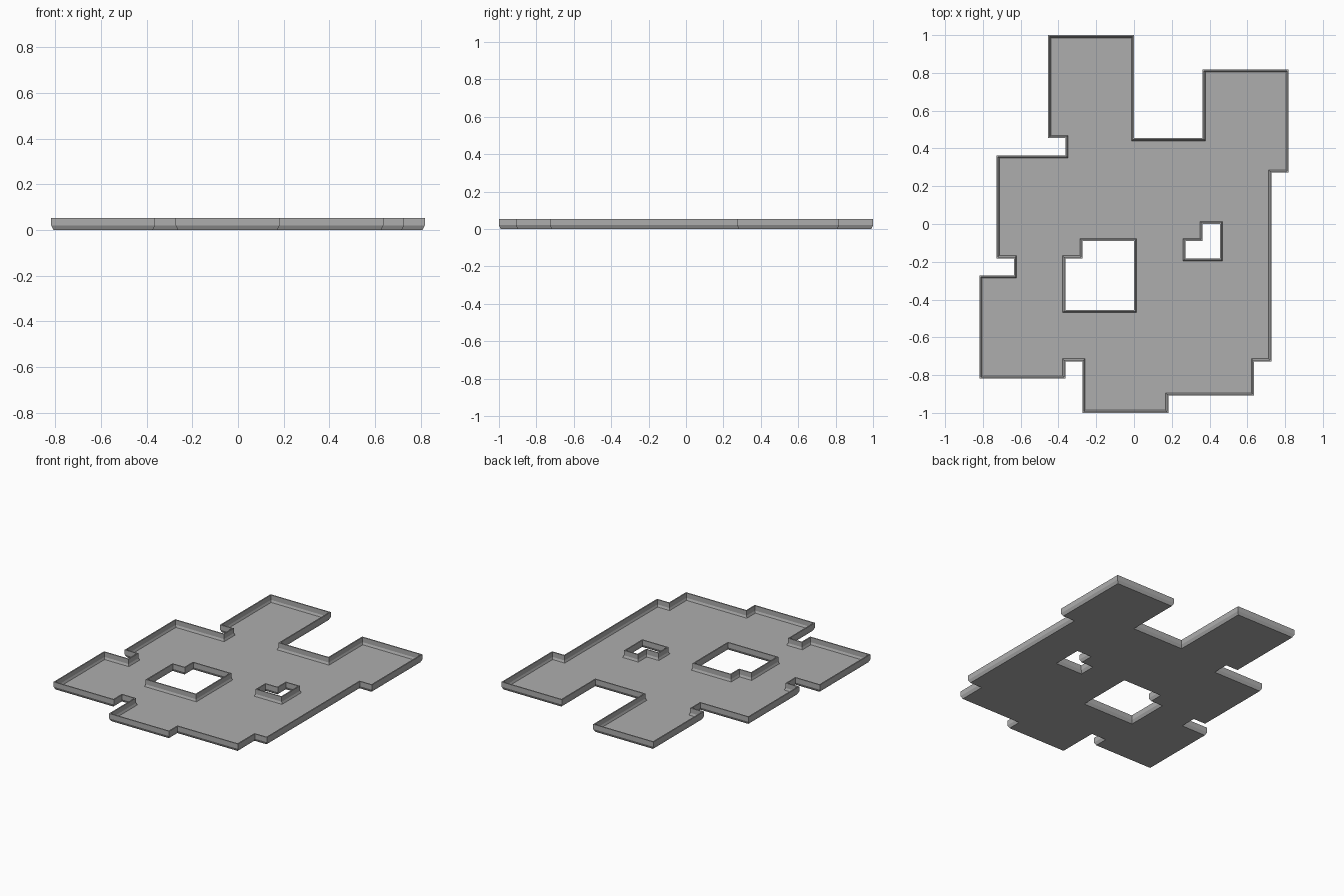
import bpy, bmesh
from mathutils import Vector

if "Cube" in bpy.data.objects:
    bpy.data.objects.remove(bpy.data.objects["Cube"])

U = 1 / 11          # plan grid step
HEIGHT = 0.053      # rim height
WALL = 0.008        # rim thickness
BEVEL = 0.010       # inward slope at the foot
FLOOR = 0.006       # floor thickness

# Plans in grid steps; the material is always to the right of travel
OUTER = [(-5, 11), (0, 11), (0, 5), (4, 5), (4, 9), (9, 9), (9, 3), (8, 3),
         (8, -8), (7, -8), (7, -10), (2, -10), (2, -11), (-3, -11), (-3, -8),
         (-4, -8), (-4, -9), (-9, -9), (-9, -3), (-7, -3), (-7, -2), (-8, -2),
         (-8, 4), (-4, 4), (-4, 5), (-5, 5)]
LARGE_HOLE = [(-4, -5), (0, -5), (0, -1), (-3, -1), (-3, -2), (-4, -2)]
SMALL_HOLE = [(3, -2), (5, -2), (5, 0), (4, 0), (4, -1), (3, -1)]

# Rim cross-section: (inset into material, z), from underside to floor
SECTION = [(BEVEL, 0), (0, 0.02), (0, HEIGHT), (WALL, HEIGHT),
           (WALL, 0.02), (BEVEL + WALL / 2, FLOOR)]


def inset(plan, d):
    """Offset a right-angled plan towards its material side."""
    pts = [Vector(p) * U for p in plan]
    out = []
    for i, p in enumerate(pts):
        a = (p - pts[i - 1]).normalized()
        b = (pts[(i + 1) % len(pts)] - p).normalized()
        out.append(p + d * Vector((a.y + b.y, -a.x - b.x)))
    return out


bm = bmesh.new()
under_edges, floor_edges = [], []

# Rim walls around the outline and both holes
for plan in (OUTER, LARGE_HOLE, SMALL_HOLE):
    rings = [[bm.verts.new((p.x, p.y, z)) for p in inset(plan, d)]
             for d, z in SECTION]
    n = len(plan)
    for lo, hi in zip(rings, rings[1:]):
        for i in range(n):
            j = (i + 1) % n
            bm.faces.new((lo[i], hi[i], hi[j], lo[j]))
    for ring, store in ((rings[0], under_edges), (rings[-1], floor_edges)):
        store += [bm.edges.get((ring[i], ring[(i + 1) % n])) for i in range(n)]

# Underside and floor sheets with the holes left open
for edges, nz in ((under_edges, -1), (floor_edges, 1)):
    bmesh.ops.triangle_fill(bm, edges=edges, use_beauty=True, normal=(0, 0, nz))
bmesh.ops.recalc_face_normals(bm, faces=bm.faces)

mesh = bpy.data.meshes.new("floor_tray")
bm.to_mesh(mesh)
bm.free()
tray = bpy.data.objects.new("floor_tray", mesh)
bpy.context.collection.objects.link(tray)

grey = bpy.data.materials.new("mid_grey")
grey.diffuse_color = (0.42, 0.42, 0.42, 1)
grey.use_nodes = True
grey.node_tree.nodes["Principled BSDF"].inputs["Base Color"].default_value = grey.diffuse_color
mesh.materials.append(grey)
